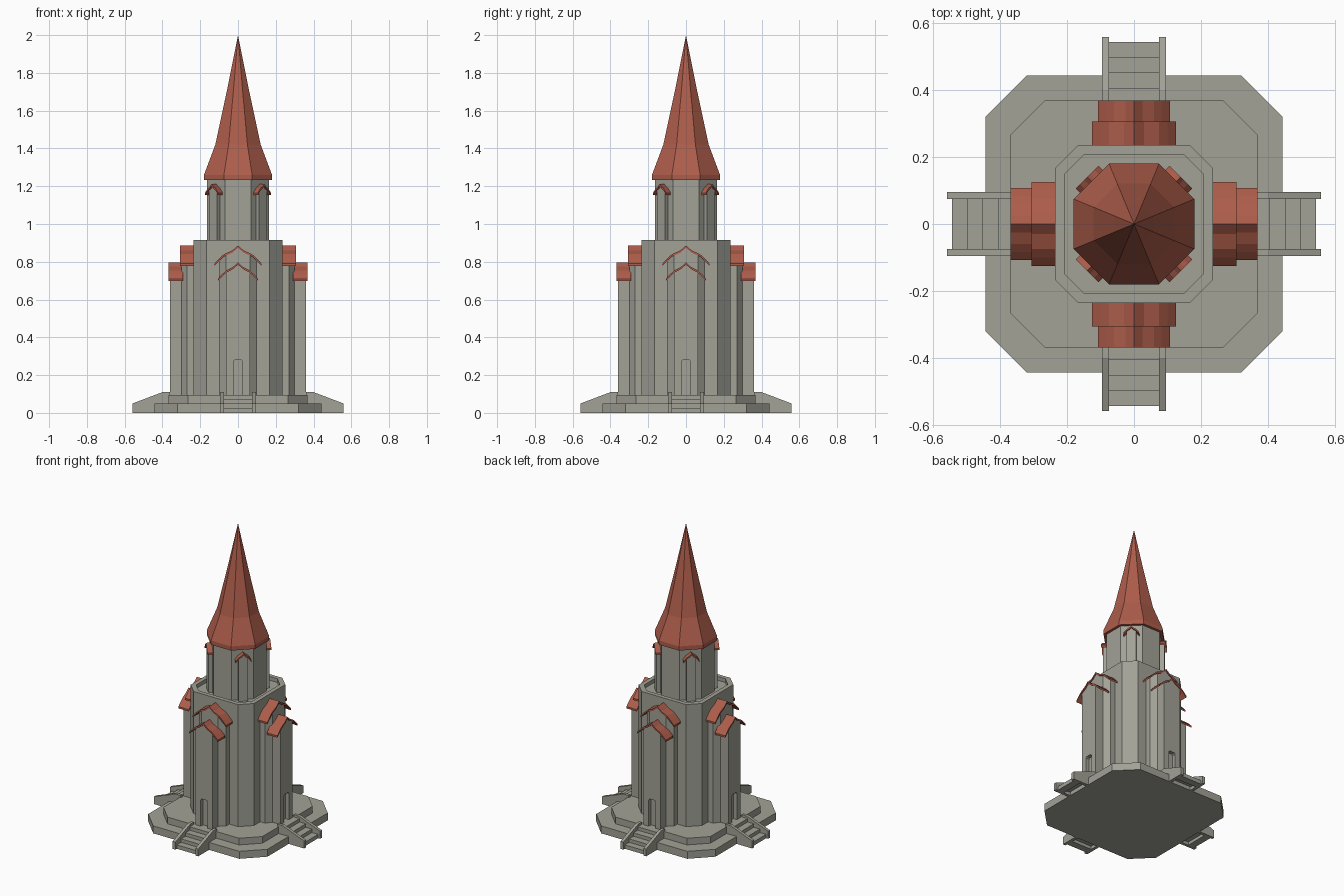
import bpy, bmesh, math
from mathutils import Matrix

if "Cube" in bpy.data.objects:
    bpy.data.objects.remove(bpy.data.objects["Cube"])


def material(name, color):
    m = bpy.data.materials.new(name)
    m.diffuse_color = (*color, 1)
    m.use_nodes = True
    m.node_tree.nodes["Principled BSDF"].inputs["Base Color"].default_value = m.diffuse_color
    return m


STONE = material("stone", (0.36, 0.36, 0.31))
TILE = material("red_tile", (0.42, 0.11, 0.07))


def loft(name, rings, mat, angle=0.0):
    """Skin equal-length rings, cap both ends, turn about z."""
    bm = bmesh.new()
    vs = [[bm.verts.new(p) for p in ring] for ring in rings]
    n = len(vs[0])
    for a, b in zip(vs, vs[1:]):
        for i in range(n):
            j = (i + 1) % n
            bm.faces.new((a[i], a[j], b[j], b[i]))
    bm.faces.new(vs[0])
    bm.faces.new(vs[-1])
    bmesh.ops.remove_doubles(bm, verts=bm.verts, dist=1e-5)
    bmesh.ops.recalc_face_normals(bm, faces=bm.faces)
    bm.transform(Matrix.Rotation(angle, 4, 'Z'))
    me = bpy.data.meshes.new(name)
    bm.to_mesh(me)
    bm.free()
    me.materials.append(mat)
    ob = bpy.data.objects.new(name, me)
    bpy.context.collection.objects.link(ob)
    return ob


def octagon(h, c, z):
    """Chamfered square: half width h, corner start c."""
    return [(h, -c, z), (h, c, z), (c, h, z), (-c, h, z),
            (-h, c, z), (-h, -c, z), (-c, -h, z), (c, -h, z)]


def regular(a, z):
    return octagon(a, a * math.tan(math.pi / 8), z)


def prism(name, outline, d0, d1, mat, angle):
    """Extrude an (x, z) outline between distances d0 and d1 from the axis."""
    return loft(name, [[(x, -d, z) for x, z in outline] for d in (d0, d1)], mat, angle)


def extrude_x(name, outline, x0, x1, angle):
    """Extrude a (distance, z) outline between x0 and x1."""
    return loft(name, [[(x, -d, z) for d, z in outline] for x in (x0, x1)], STONE, angle)


def roof(name, half, d0, d1, thick, angle):
    """Pointed ogee roof shell from a half profile running apex to eave."""
    top = [(-x, z) for x, z in half[:0:-1]] + half
    under = [(x, z - thick) for x, z in reversed(top)]
    prism(name, top + under, d0, d1, TILE, angle)


def height(half, x):
    x = abs(x)
    for (xa, za), (xb, zb) in zip(half, half[1:]):
        if x <= xb:
            return za + (zb - za) * (x - xa) / (xb - xa)
    return half[-1][1]


def gable_wall(name, plan, back, z0, half, drop, angle):
    """Walls from a half plan [(x, distance)], topped by the roof profile."""
    full = [(-x, d) for x, d in plan[:0:-1]] + plan
    rings = []
    for x, d in full:
        t = height(half, x) - drop
        rings.append([(x, -d, z0), (x, -d, t), (x, -back, t), (x, -back, z0)])
    return loft(name, rings, STONE, angle)


# Stepped plinth
loft("lower_plinth", [octagon(0.443, 0.32, 0), octagon(0.443, 0.32, 0.05)], STONE)
loft("upper_plinth", [octagon(0.368, 0.266, 0.05), octagon(0.368, 0.266, 0.095)], STONE)

# Main tower with recessed roof terrace
loft("main_tower", [octagon(0.235, 0.166, 0.09), octagon(0.235, 0.166, 0.915),
                    octagon(0.207, 0.148, 0.915), octagon(0.207, 0.148, 0.89)], STONE)

# Upper drum and spire
loft("upper_drum", [regular(0.163, 0.88), regular(0.163, 1.24)], STONE)
loft("spire", [regular(r, z) for r, z in
               [(0.18, 1.232), (0.18, 1.26), (0.12, 1.42), (0.058, 1.71), (0, 2.0)]], TILE)

INNER = [(0, 0.886), (0.03, 0.86), (0.075, 0.84), (0.1, 0.817), (0.125, 0.79)]
OUTER = [(0, 0.797), (0.025, 0.774), (0.06, 0.755), (0.083, 0.735), (0.107, 0.71)]
SMALL = [(0, 1.212), (0.012, 1.2), (0.03, 1.188), (0.048, 1.165)]

for k in range(4):
    a = k * math.pi / 2

    # Two-stage porch with ogee roofs
    gable_wall(f"inner_porch_{k}", [(0, 0.3), (0.03, 0.3), (0.063, 0.3), (0.1, 0.27)],
               0.2, 0.09, INNER, 0.006, a)
    porch = gable_wall(f"outer_porch_{k}", [(0, 0.36), (0.025, 0.36), (0.06, 0.36), (0.063, 0.36)],
                       0.28, 0.09, OUTER, 0.006, a)
    roof(f"inner_porch_roof_{k}", INNER, 0.22, 0.306, 0.012, a)
    roof(f"outer_porch_roof_{k}", OUTER, 0.29, 0.368, 0.012, a)

    # Doorway niche
    door = [(-0.025, 0.08), (0.025, 0.08), (0.025, 0.272), (0.018, 0.28),
            (-0.018, 0.28), (-0.025, 0.272)]
    cutter = prism(f"door_cutter_{k}", door, 0.335, 0.4, STONE, a)
    cutter.hide_render = True
    cutter.hide_viewport = True
    mod = porch.modifiers.new("doorway", 'BOOLEAN')
    mod.operation = 'DIFFERENCE'
    mod.object = cutter

    # Stairs: four treads between two solid side rails
    for i in range(4):
        d, z = 0.543 - 0.046 * i, 0.026 + 0.023 * i
        low = max(0.0, z - 0.028)
        extrude_x(f"step_{k}_{i}", [(d, low), (d, z), (d - 0.048, z), (d - 0.048, low)],
                  -0.078, 0.078, a)
    rail = [(0.558, 0), (0.558, 0.05), (0.4, 0.11), (0.36, 0.11), (0.36, 0)]
    for side, x in (("left", -0.095), ("right", 0.075)):
        extrude_x(f"stair_rail_{side}_{k}", rail, x, x + 0.02, a)

    # Corner dormer on the drum
    b = a + math.pi / 4
    gable_wall(f"dormer_{k}", [(0, 0.188), (0.012, 0.188), (0.03, 0.188)],
               0.14, 0.885, SMALL, 0.005, b)
    roof(f"dormer_roof_{k}", SMALL, 0.15, 0.198, 0.011, b)
